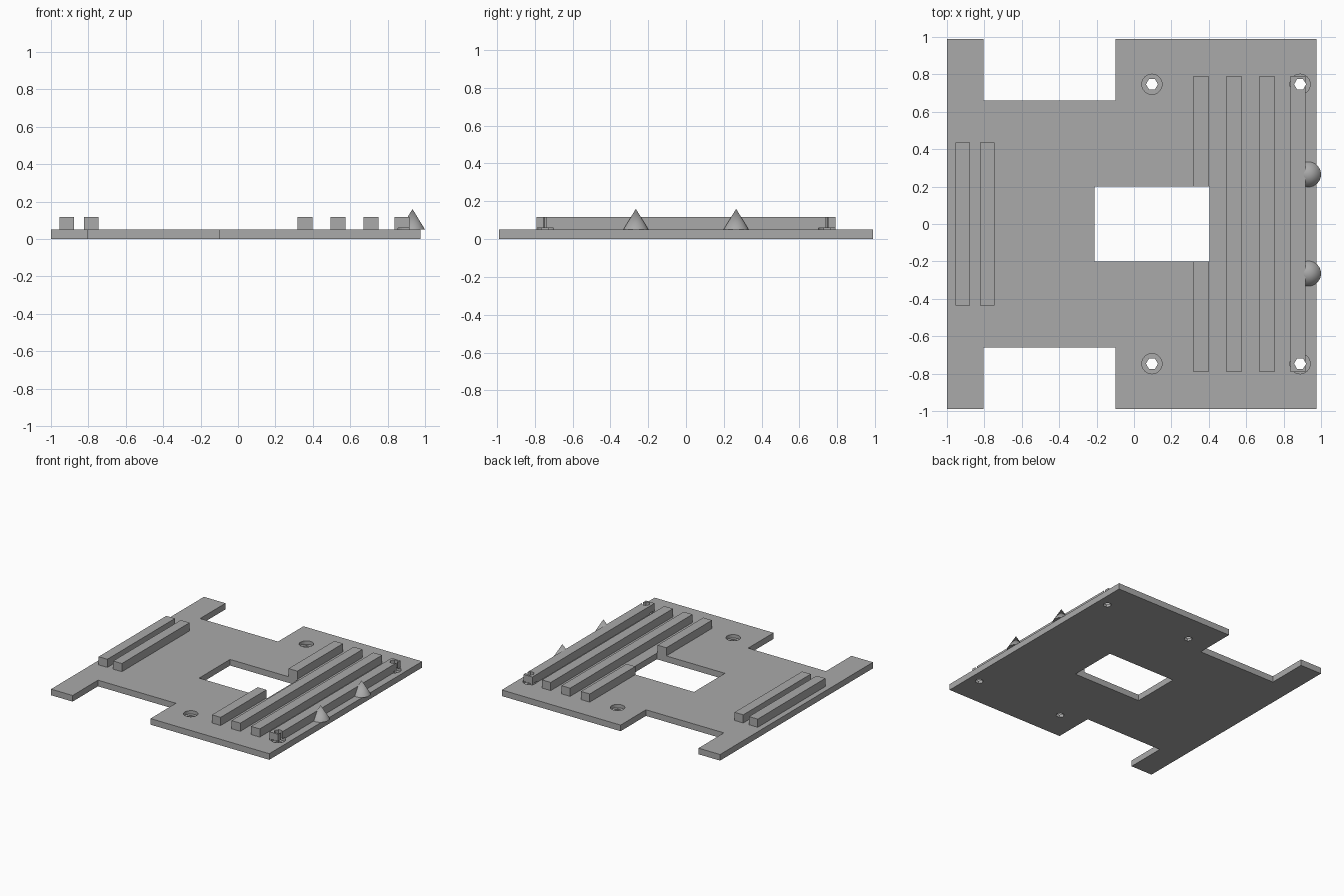
import bpy
import bmesh
from mathutils import Matrix

cube = bpy.data.objects.get("Cube")
if cube:
    bpy.data.objects.remove(cube, do_unlink=True)

PLATE_TOP, RIB_TOP = 0.05, 0.117
HOLES = [(x, y) for x in (0.096, 0.888) for y in (-0.747, 0.747)]

grey = bpy.data.materials.new("plain_grey")
grey.use_nodes = True
COLOUR = (0.4, 0.4, 0.4, 1)
grey.diffuse_color = COLOUR
grey.node_tree.nodes["Principled BSDF"].inputs["Base Color"].default_value = COLOUR


def finish(name, bm):
    bmesh.ops.recalc_face_normals(bm, faces=bm.faces)
    mesh = bpy.data.meshes.new(name)
    bm.to_mesh(mesh)
    bm.free()
    mesh.materials.append(grey)
    obj = bpy.data.objects.new(name, mesh)
    bpy.context.collection.objects.link(obj)
    return obj


def box(name, x0, x1, y0, y1, z0, z1):
    bm = bmesh.new()
    place = Matrix.Translation(((x0 + x1) / 2, (y0 + y1) / 2, (z0 + z1) / 2))
    size = Matrix.Diagonal((x1 - x0, y1 - y0, z1 - z0, 1))
    bmesh.ops.create_cube(bm, size=1, matrix=place @ size)
    return finish(name, bm)


def cone(name, x, y, z0, z1, r0, r1, sides):
    bm = bmesh.new()
    bmesh.ops.create_cone(bm, cap_ends=True, segments=sides, radius1=r0, radius2=r1,
                          depth=z1 - z0, matrix=Matrix.Translation((x, y, (z0 + z1) / 2)))
    return finish(name, bm)


def activate(obj):
    bpy.ops.object.select_all(action="DESELECT")
    obj.select_set(True)
    bpy.context.view_layer.objects.active = obj


def cut(obj, cutters):
    activate(obj)
    for cutter in cutters:
        mod = obj.modifiers.new("cut", "BOOLEAN")
        mod.operation = "DIFFERENCE"
        mod.solver = "EXACT"
        mod.object = cutter
        bpy.ops.object.modifier_apply(modifier=mod.name)


# Base plate: half outline mirrored in y, extruded upwards
half = [(-1, 0.988), (-0.805, 0.988), (-0.805, 0.66), (-0.1, 0.66), (-0.1, 0.988), (0.975, 0.988)]
outline = half + [(x, -y) for x, y in reversed(half)]
bm = bmesh.new()
face = bm.faces.new([bm.verts.new((x, y, 0)) for x, y in outline])
top = bmesh.ops.extrude_face_region(bm, geom=[face])["geom"]
bmesh.ops.translate(bm, vec=(0, 0, PLATE_TOP),
                    verts=[v for v in top if isinstance(v, bmesh.types.BMVert)])
plate = finish("base_plate", bm)

# Cutters: central window, screw holes and the counterbores around them
window = box("window_cutter", -0.212, 0.404, -0.2, 0.2, -0.1, 0.3)
bores = []
for x, y in HOLES:
    bores.append(cone("hole_cutter", x, y, -0.1, 0.3, 0.032, 0.032, 6))
    bores.append(cone("counterbore_cutter", x, y, 0.022, 0.059, 0.054, 0.054, 32))
    # Turn the hexagonal hole so that two corners lie along x
    bores[-2].data.transform(Matrix.Translation((x, y, 0)) @ Matrix.Rotation(0.5236, 4, "Z")
                             @ Matrix.Translation((-x, -y, 0)))
for cutter in [window] + bores:
    cutter.hide_render = True
cut(plate, [window] + bores)

# Long ribs; the inner one is split by the window, the outer one is drilled
for i, x in enumerate((0.318, 0.495, 0.671, 0.837)):
    rib = box(f"long_rib_{i + 1}", x, x + 0.079, -0.79, 0.79, PLATE_TOP, RIB_TOP)
    if i == 0:
        cut(rib, [window])
    if i == 3:
        cut(rib, bores[4:])

# Short ribs
for i, x in enumerate((-0.955, -0.824)):
    box(f"short_rib_{i + 1}", x, x + 0.079, -0.437, 0.437, PLATE_TOP, RIB_TOP)

# Pointed pegs overhanging the edge
for side, y in (("front", -0.265), ("back", 0.265)):
    peg = cone(f"{side}_peg", 0.933, y, PLATE_TOP, 0.16, 0.067, 0, 32)
    activate(peg)
    bpy.ops.object.shade_smooth_by_angle()

for cutter in [window] + bores:
    bpy.data.objects.remove(cutter, do_unlink=True)
